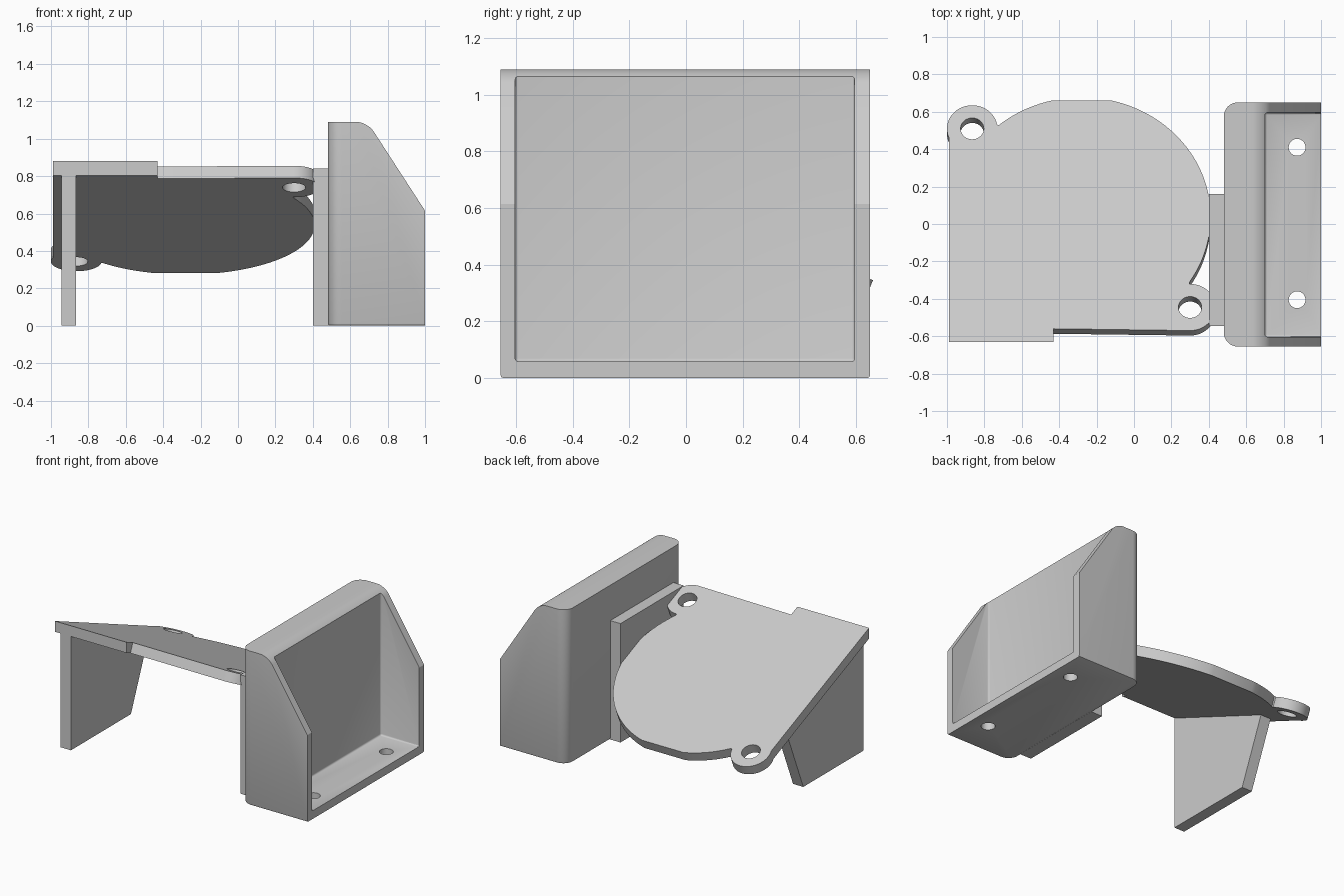
import bpy, bmesh
from math import sin, cos, tan, radians, pi
from mathutils import Vector

cube = bpy.data.objects.get("Cube")
if cube:
    bpy.data.objects.remove(cube, do_unlink=True)

grey = bpy.data.materials.new("light_grey")
grey.use_nodes = True
grey.diffuse_color = (0.6, 0.6, 0.6, 1)
grey.node_tree.nodes["Principled BSDF"].inputs["Base Color"].default_value = (0.6, 0.6, 0.6, 1)

TILT = radians(22.5)
FRONT, TOP, THICK = -0.63, 0.88, 0.07


def add_object(name, bm):
    bmesh.ops.recalc_face_normals(bm, faces=bm.faces)
    mesh = bpy.data.meshes.new(name)
    bm.to_mesh(mesh)
    bm.free()
    mesh.materials.append(grey)
    obj = bpy.data.objects.new(name, mesh)
    bpy.context.collection.objects.link(obj)
    return obj


def prism(points, offset):
    """Extrude a closed outline of 3D points along offset."""
    bm = bmesh.new()
    face = bm.faces.new([bm.verts.new(p) for p in points])
    new = bmesh.ops.extrude_face_region(bm, geom=[face])["geom"]
    verts = [g for g in new if isinstance(g, bmesh.types.BMVert)]
    bmesh.ops.translate(bm, verts=verts, vec=offset)
    return bm


def box(lo, hi):
    base = [(lo[0], lo[1], lo[2]), (hi[0], lo[1], lo[2]),
            (hi[0], hi[1], lo[2]), (lo[0], hi[1], lo[2])]
    return prism(base, (0, 0, hi[2] - lo[2]))


def disc_cutter(x, y, radius):
    bm = bmesh.new()
    bmesh.ops.create_cone(bm, cap_ends=True, segments=40, radius1=radius, radius2=radius, depth=0.4)
    bmesh.ops.translate(bm, verts=bm.verts, vec=(x, y, 0))
    return bm


def bevel(bm, width, segments, test):
    """Bevel the edges whose two end points pass the test."""
    edges = [e for e in bm.edges if test(e.verts[0].co, e.verts[1].co)]
    bmesh.ops.bevel(bm, geom=edges, offset=width, segments=segments, profile=0.5, affect='EDGES')


def activate(obj):
    bpy.ops.object.select_all(action='DESELECT')
    obj.select_set(True)
    bpy.context.view_layer.objects.active = obj


def cut(obj, bm):
    cutter = add_object("cutter", bm)
    cutter.matrix_world = obj.matrix_world.copy()
    cutter.hide_render = True
    mod = obj.modifiers.new("cut", 'BOOLEAN')
    mod.operation, mod.solver, mod.object = 'DIFFERENCE', 'EXACT', cutter
    activate(obj)
    bpy.ops.object.modifier_apply(modifier=mod.name)
    bpy.data.objects.remove(cutter, do_unlink=True)


def finish(obj):
    activate(obj)
    bpy.ops.object.shade_smooth_by_angle(angle=radians(30))


def arc(center, radius, start, end, steps):
    angles = [radians(start + (end - start) * i / steps) for i in range(steps + 1)]
    return [(center[0] + radius * cos(a), center[1] + radius * sin(a)) for a in angles]


def along(y):
    """Distance down the slope for a plan position y."""
    return (y - FRONT) / cos(TILT)


# Tilted round plate with two screw ears
ear_front = (0.30, along(-0.445))
ear_back = (-0.865, along(0.51))
disc = (-0.28, along(0.04))
outline = [(-0.99, 0), (-0.43, 0), (-0.43, along(-0.56))]
outline += arc(ear_front, 0.135, -90, 92, 24)
outline += arc(disc, 0.69, -33, 76.5, 40)
outline += arc(disc, 0.69, 103.5, 130, 10)
outline += arc(ear_back, 0.135, 10, 202, 28)
bm = prism([(x, v, 0) for x, v in outline], (0, 0, -THICK))
for vert in bm.verts:
    # Keep the front end face upright after tilting
    if vert.co.y < 0.001 and vert.co.z < -0.01:
        vert.co.y += THICK * tan(TILT)
plate = add_object("tilted_plate", bm)
plate.location = (0, FRONT, TOP)
plate.rotation_euler = (-TILT, 0, 0)
bpy.context.view_layer.update()
for x, v in (ear_front, ear_back):
    cut(plate, disc_cutter(x, v, 0.062))
finish(plate)

# Support leg: upright front edge, back edge square to the plate
drop = THICK / cos(TILT) - 0.01
foot_y = 0.04
meet_z = (TOP - drop - tan(TILT) * (foot_y - FRONT)) / (1 + tan(TILT) ** 2)
side = [(FRONT, 0), (foot_y, 0), (foot_y + tan(TILT) * meet_z, meet_z), (FRONT, TOP - drop)]
leg = add_object("support_leg", prism([(-0.945, y, z) for y, z in side], (0.08, 0, 0)))
finish(leg)

# Connecting pad between plate and bracket
pad = add_object("connecting_pad", box((0.40, -0.545, 0), (0.49, 0.16, 0.84)))
finish(pad)

# Bracket body with sloped, rounded top
BACK, OPEN, HIGH = 0.48, 1.0, 1.09
Y0, Y1 = -0.655, 0.65
profile = [(BACK, 0), (OPEN, 0), (OPEN, 0.615), (0.692, HIGH), (BACK, HIGH)]
bm = prism([(x, Y0, z) for x, z in profile], (0, Y1 - Y0, 0))
bevel(bm, 0.06, 8, lambda a, b: abs(a.x - 0.692) < 0.001 and abs(b.x - 0.692) < 0.001)
bevel(bm, 0.075, 8, lambda a, b: a.x < 0.481 and b.x < 0.481 and abs(a.z - b.z) > 0.5)
bevel(bm, 0.012, 2, lambda a, b: max(a.z, b.z) < 0.001 and a.x + b.x < 1.99)
bracket = add_object("bracket", bm)

# Open pocket with softened corners, then two floor holes
pocket = box((0.70, -0.603, 0.058), (1.3, 0.595, 1.4))
bevel(pocket, 0.012, 3, lambda a, b: (a.x < 0.71 and b.x < 0.71) or (a.z < 0.06 and b.z < 0.06
      and abs(a.y - b.y) < 0.01))
cut(bracket, pocket)
for y in (-0.405, 0.41):
    cut(bracket, disc_cutter(0.872, y, 0.045))
finish(bracket)
